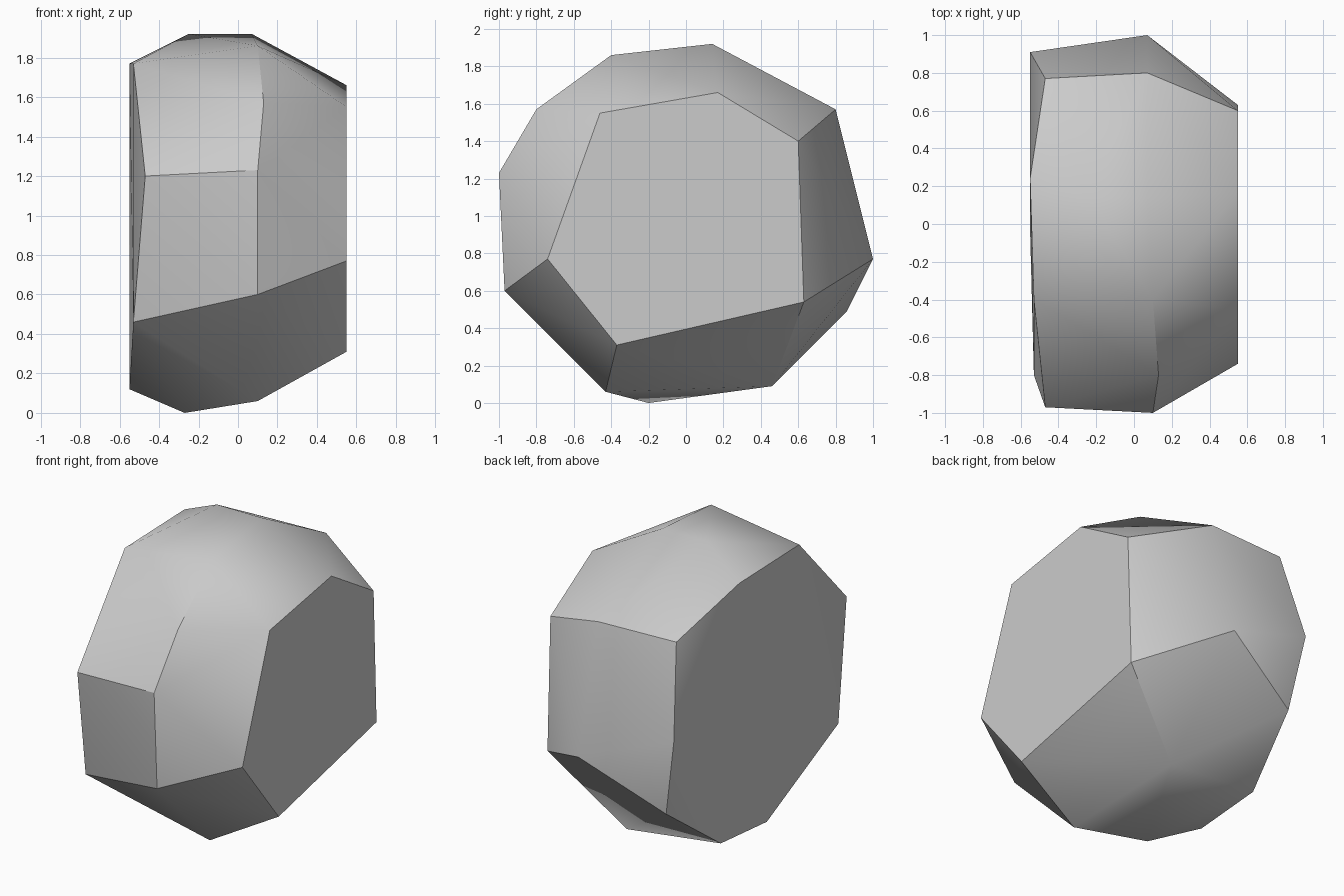
import bpy
import bmesh
import math


def remove_default_cube():
    cube = bpy.data.objects.get("Cube")
    if cube:
        bpy.data.objects.remove(cube, do_unlink=True)


def flat_material(name, colour):
    material = bpy.data.materials.new(name)
    material.use_nodes = True
    material.diffuse_color = colour
    shader = material.node_tree.nodes["Principled BSDF"]
    shader.inputs["Base Color"].default_value = colour
    shader.inputs["Roughness"].default_value = 0.9
    return material


def hull_object(name, corners, material):
    """Wrap the corners in a faceted convex skin and smooth the soft edges."""
    bm = bmesh.new()
    for corner in corners:
        bm.verts.new(corner)
    result = bmesh.ops.convex_hull(bm, input=bm.verts[:])
    loose = [v for v in bm.verts if not v.link_faces]
    bmesh.ops.delete(bm, geom=loose, context="VERTS")
    bmesh.ops.recalc_face_normals(bm, faces=bm.faces[:])
    # Merge the triangles of the flat cut side into one face
    bmesh.ops.dissolve_limit(bm, angle_limit=math.radians(1),
                             verts=bm.verts[:], edges=bm.edges[:])
    mesh = bpy.data.meshes.new(name)
    bm.to_mesh(mesh)
    bm.free()
    mesh.materials.append(material)
    obj = bpy.data.objects.new(name, mesh)
    bpy.context.collection.objects.link(obj)
    bpy.ops.object.select_all(action="DESELECT")
    obj.select_set(True)
    bpy.context.view_layer.objects.active = obj
    bpy.ops.object.shade_smooth_by_angle(angle=math.radians(30))
    return obj


remove_default_cube()
stone_grey = flat_material("stone_grey", (0.6, 0.6, 0.6, 1))

# Flat cut on the left side: outline in y and z
left_cut = [(0.55, y, z) for y, z in (
    (-0.46, 1.55), (0.17, 1.66), (0.6, 1.4),
    (0.63, 0.54), (-0.37, 0.31), (-0.74, 0.77))]

# Widest ring of the boulder, from the crown over the back and round
girdle = [
    (0.07, 0.14, 1.92), (0.07, 0.8, 1.57), (0.07, 1, 0.77),
    (0.1, 0.46, 0.09), (0.1, -0.43, 0.06), (0.1, -0.97, 0.6),
    (0.1, -1, 1.23), (0.13, -0.8, 1.57), (0.1, -0.4, 1.86)]

# Nearly flat right side
right_side = [
    (-0.55, 0.24, 1.77), (-0.47, 0.77, 1.57), (-0.55, 0.91, 1),
    (-0.46, 0.86, 0.49), (-0.55, 0.43, 0.16), (-0.55, -0.04, 0.12),
    (-0.53, -0.8, 0.46), (-0.47, -0.97, 1.2), (-0.53, -0.4, 1.77)]

# Crown and foot points
crown_and_foot = [(-0.25, 0.14, 1.92), (-0.27, -0.2, 0)]

hull_object("boulder", left_cut + girdle + right_side + crown_and_foot,
            stone_grey)
